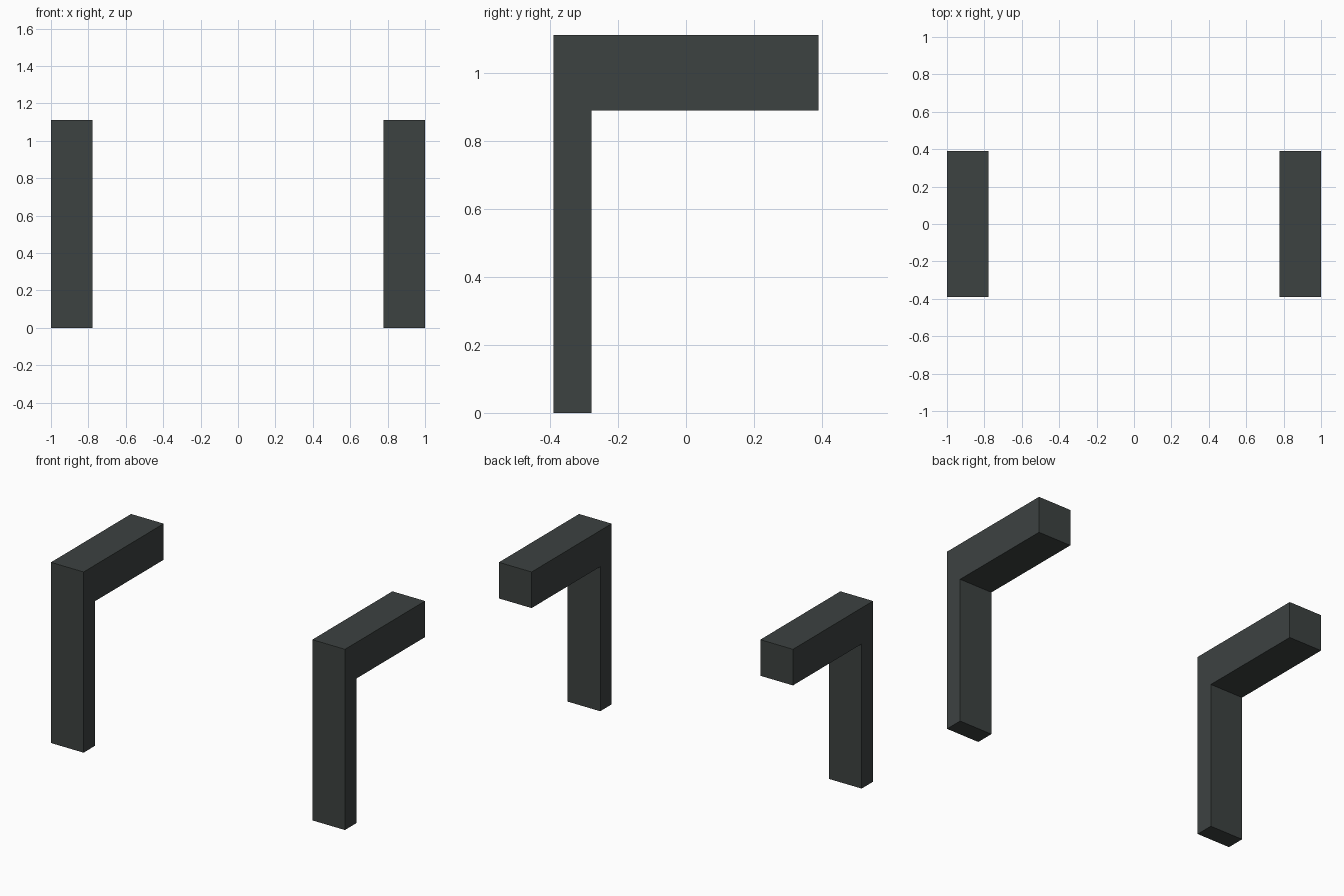
import bpy
import bmesh

if "Cube" in bpy.data.objects:
    bpy.data.objects.remove(bpy.data.objects["Cube"])

# Dark slate colour shared by both brackets
slate = bpy.data.materials.new("dark_slate")
slate.diffuse_color = (0.046, 0.054, 0.053, 1.0)
slate.use_nodes = True
slate.node_tree.nodes["Principled BSDF"].inputs["Base Color"].default_value = slate.diffuse_color

# L-shaped side profile (y, z): thin upright at the front, thick arm to the back
PROFILE = [(-0.389, 0.0), (-0.278, 0.0), (-0.278, 0.889),
           (0.389, 0.889), (0.389, 1.111), (-0.389, 1.111)]
WIDTH = 0.222


def make_bracket(name, x_min):
    """Extrude the L profile along x into a solid bracket."""
    bm = bmesh.new()
    face = bm.faces.new([bm.verts.new((x_min, y, z)) for y, z in PROFILE])
    result = bmesh.ops.extrude_face_region(bm, geom=[face], use_keep_orig=True)
    moved = [g for g in result["geom"] if isinstance(g, bmesh.types.BMVert)]
    bmesh.ops.translate(bm, verts=moved, vec=(WIDTH, 0, 0))
    bmesh.ops.recalc_face_normals(bm, faces=bm.faces)
    mesh = bpy.data.meshes.new(name)
    bm.to_mesh(mesh)
    bm.free()
    mesh.materials.append(slate)
    bpy.context.collection.objects.link(bpy.data.objects.new(name, mesh))


# Matching brackets at the two ends
make_bracket("left_bracket", -1.0)
make_bracket("right_bracket", 1.0 - WIDTH)
